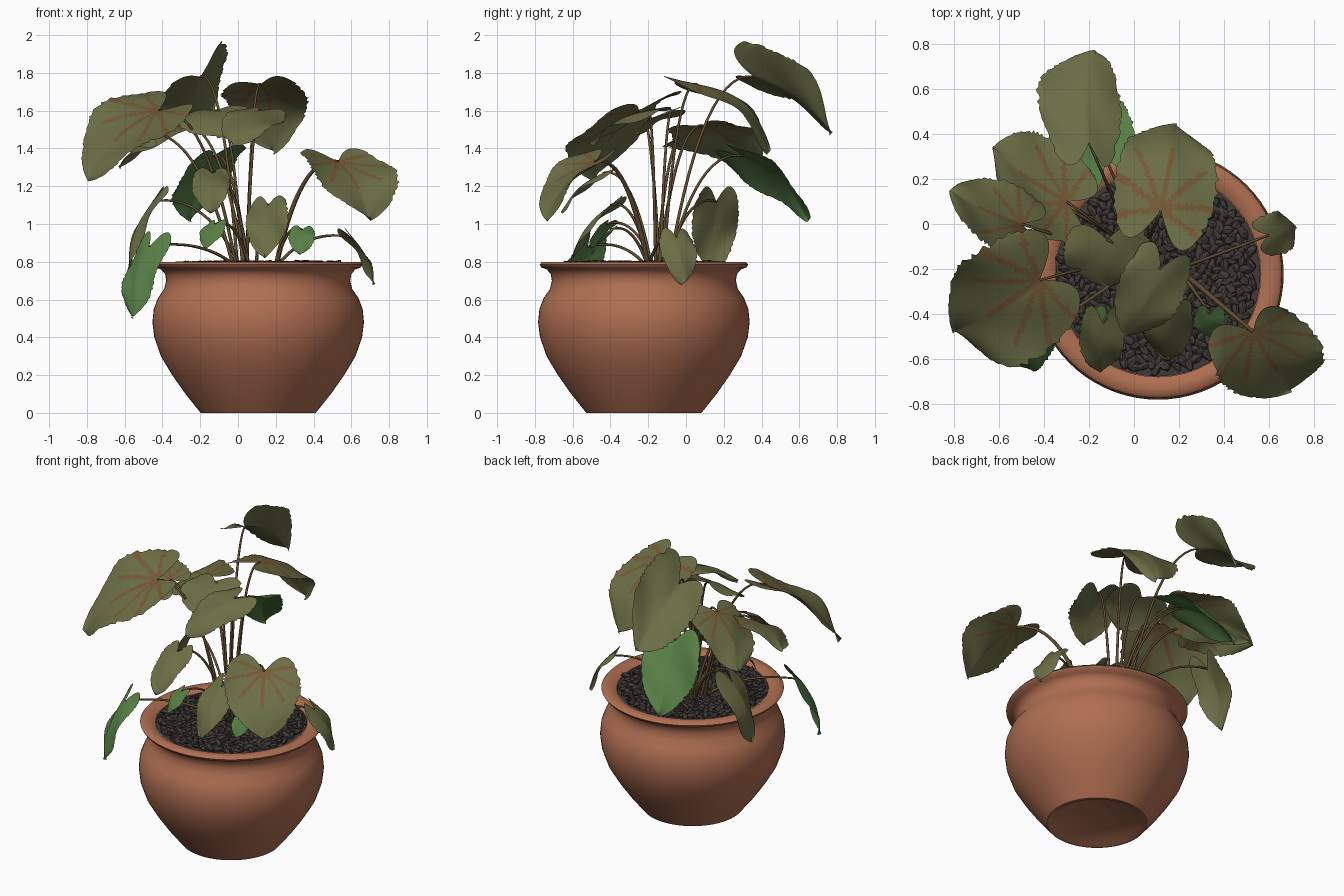
import bpy, bmesh, math, random
from mathutils import Vector, Matrix, Euler

if "Cube" in bpy.data.objects:
    bpy.data.objects.remove(bpy.data.objects["Cube"])

random.seed(7)
CX, CY = 0.107, -0.223          # pot axis


def material(name, rgb):
    m = bpy.data.materials.new(name)
    lin = [((c / 255 + 0.055) / 1.055) ** 2.4 for c in rgb]
    m.diffuse_color = (*lin, 1)
    m.use_nodes = True
    m.node_tree.nodes["Principled BSDF"].inputs["Base Color"].default_value = m.diffuse_color
    return m


TERRACOTTA = material("terracotta", (176, 111, 82))
OLIVE = material("olive_leaf", (107, 110, 69))
GREEN = material("green_leaf", (87, 127, 69))
VEIN = material("brown_vein", (119, 89, 54))
STEM = material("stem_brown", (96, 77, 47))
PEBBLE = material("dark_pebble", (63, 58, 55))


def add_object(name, bm, mats, smooth=True):
    me = bpy.data.meshes.new(name)
    bm.to_mesh(me)
    bm.free()
    for m in mats:
        me.materials.append(m)
    if smooth:
        me.shade_smooth()
    ob = bpy.data.objects.new(name, me)
    bpy.context.collection.objects.link(ob)
    return ob


def lathe(name, profile, mat, steps=72):
    bm = bmesh.new()
    vs = [bm.verts.new((r, 0, z)) for r, z in profile]
    es = [bm.edges.new(p) for p in zip(vs, vs[1:])]
    bmesh.ops.spin(bm, geom=vs + es, cent=(0, 0, 0), axis=(0, 0, 1),
                   angle=math.tau, steps=steps, use_duplicate=False)
    bmesh.ops.remove_doubles(bm, verts=bm.verts, dist=1e-4)
    bmesh.ops.recalc_face_normals(bm, faces=bm.faces)
    bmesh.ops.translate(bm, verts=bm.verts, vec=(CX, CY, 0))
    ob = add_object(name, bm, [mat])
    bpy.context.view_layer.objects.active = ob
    ob.select_set(True)
    bpy.ops.object.shade_smooth_by_angle(angle=math.radians(50))
    ob.select_set(False)


# Pot: recessed foot, bulging body, flared rim, inner wall and closed floor
lathe("pot", [
    (0, 0.012), (0.27, 0.012), (0.285, 0), (0.305, 0), (0.385, 0.1), (0.455, 0.2),
    (0.515, 0.3), (0.55, 0.4), (0.56, 0.48), (0.553, 0.55), (0.53, 0.61),
    (0.498, 0.655), (0.487, 0.7), (0.493, 0.735), (0.515, 0.76), (0.543, 0.77),
    (0.552, 0.785), (0.54, 0.799), (0.49, 0.8), (0.458, 0.78), (0.458, 0.72), (0, 0.72)],
    TERRACOTTA)

# Soil bed under the pebbles
lathe("soil", [(0, 0.775), (0.456, 0.775), (0.456, 0.74), (0, 0.74)], PEBBLE, 48)

# Pebbles: flattened stones in an even spiral, randomly turned
bm = bmesh.new()
COUNT = 520
for i in range(COUNT):
    r = 0.43 * math.sqrt((i + 0.5) / COUNT)
    a = i * 2.39996
    pos = Vector((CX + r * math.cos(a), CY + r * math.sin(a), random.uniform(0.778, 0.79)))
    rot = Euler((random.uniform(-0.4, 0.4), random.uniform(-0.4, 0.4), random.uniform(0, 6.28)))
    k = random.uniform(0.8, 1.15)
    mat = Matrix.LocRotScale(pos, rot, Vector((0.039, 0.021, 0.017)) * k)
    bmesh.ops.create_icosphere(bm, subdivisions=1, radius=1, matrix=mat)
add_object("pebbles", bm, [PEBBLE], smooth=False)


def is_vein(x, y):
    """Ribs fanning out from the notch; x across and y along, in leaf lengths."""
    rad, ang = math.hypot(x, y), math.atan2(abs(x), y)
    return rad < 0.56 and any(abs(math.sin(ang - a)) * rad < 0.023 and abs(ang - a) < 1
                              for a in (0, 0.6, 1.15, 1.8))


def leaf(name, N, T, mat, half=None, veins=False, arch=0.1, cup=-0.07):
    """Heart leaf from notch N to tip T; half = sideways half-width vector."""
    N, T = Vector(N), Vector(T)
    along = T - N
    L = along.length
    if half is None:            # small leaves: level sides, width from length
        half = along.cross((0, 0, 1)).normalized() * (0.035 + 0.22 * L)
    half = Vector(half)
    n = half.cross(along).normalized()
    flip = n.z < 0
    if flip:
        n = -n
    rows, cols = 44, 40
    phase = random.uniform(0, 6.28)
    bm = bmesh.new()
    grid = []
    for i in range(rows + 1):
        s = i / rows
        w = (1 - s) ** 0.85 * (0.65 + 1.6 * s) / 0.84
        jag = [random.uniform(-0.05, 0.04) for _ in range(2)]
        row = []
        for j in range(cols + 1):
            t = 2 * j / cols - 1
            q = abs(t)
            v = s - 0.24 * math.sin(2.4 * q) * (1 - s) ** 2     # back lobes
            lift = arch * math.sin(math.pi * v) + cup * q ** 1.4 * w
            lift += 0.035 * q * math.sin(9 * s + phase + 2 * t)
            p = N + along * v + half * (t * w * (1 + jag[t > 0] * q ** 6)) + n * (lift * L)
            row.append((bm.verts.new(p), t * w * half.length / L, v))
        grid.append(row)
    for i in range(rows):
        for j in range(cols):
            c = [grid[i][j], grid[i][j + 1], grid[i + 1][j + 1], grid[i + 1][j]]
            face = bm.faces.new([k[0] for k in (c[::-1] if flip else c)])
            if veins and is_vein(sum(k[1] for k in c) / 4, sum(k[2] for k in c) / 4):
                face.material_index = 1
    bmesh.ops.remove_doubles(bm, verts=bm.verts, dist=1e-5)
    add_object(name, bm, [mat, VEIN] if veins else [mat])


def stem(name, start, end, radius):
    """Arching tube from the soil to the leaf notch."""
    start, end = Vector(start), Vector(end)
    ctrl = start.lerp(end, 0.4)
    ctrl.z = end.z + 0.05
    cu = bpy.data.curves.new(name, 'CURVE')
    cu.dimensions = '3D'
    cu.bevel_depth = radius
    cu.bevel_resolution = 2
    cu.use_fill_caps = True
    sp = cu.splines.new('POLY')
    sp.points.add(14)
    for k, pt in enumerate(sp.points):
        u = k / 14
        p = start * (1 - u) ** 2 + ctrl * (2 * u * (1 - u)) + end * u * u
        pt.co = (*p, 1)
        pt.radius = 1.25 - 0.5 * u
    cu.materials.append(STEM)
    ob = bpy.data.objects.new(name, cu)
    bpy.context.collection.objects.link(ob)
    bpy.context.view_layer.objects.active = ob
    ob.select_set(True)
    bpy.ops.object.convert(target='MESH')
    bpy.context.object.select_set(False)


def plant_leaf(name, N, T, mat=OLIVE, half=None, **shape):
    """One leaf and its stem, rooted near the crown of the plant."""
    leaf(name + "_leaf", N, T, mat, half, **shape)
    if N[0] > 0.3:              # leaves on the right share a second crown
        start = (0.2, -0.2, 0.77)
    else:
        start = (0.05 + 0.12 * N[0] + random.uniform(-.03, .03),
                 -0.13 + 0.12 * N[1] + random.uniform(-.03, .03), 0.77)
    stem(name + "_stem", start, N, 0.011 if name == "right_big" else 0.0075)


# Large leaves, turned individually
plant_leaf("back_top", (-.2, .36, 1.78), (-.17, .77, 1.48), OLIVE, (.18, -.02, .13), cup=.15)
plant_leaf("right_top", (.12, .06, 1.74), (.19, .44, 1.38), OLIVE, (.22, -.07, .02),
           veins=True, arch=.19)
plant_leaf("left_back", (-.3, .1, 1.52), (-.63, .34, 1.3), OLIVE, (-.05, -.2, -.04), veins=True)
plant_leaf("left_outer", (-.5, 0, 1.48), (-.82, .15, 1.42), OLIVE, (-.04, -.14, -.06), veins=True)
plant_leaf("left_big", (-.42, -.25, 1.6), (-.8, -.48, 1.24), OLIVE, (.15, -.23, -.08),
           veins=True, cup=.05)
plant_leaf("back_green", (-.13, .3, 1.36), (-.25, .65, 1.02), GREEN, (.16, .06, .05))
plant_leaf("centre", (-.12, -.07, 1.6), (-.11, -.28, 1.46), OLIVE, (.2, 0, .02))
plant_leaf("centre_front", (.12, -.2, 1.6), (-.03, -.5, 1.42), OLIVE, (.14, -.05, -.02))
plant_leaf("right_big", (.53, -.48, 1.33), (.7, -.74, 1.02), OLIVE, (.22, .09, .0),
           veins=True, cup=.1)

# Small leaves with level sides
plant_leaf("front_mid", (-.14, -.44, 1.27), (-.15, -.66, 1.06))
plant_leaf("front_low", (.16, -.4, 1.1), (.14, -.6, .82))
plant_leaf("left_hanging", (-.45, .16, 1.12), (-.58, .14, .74))
plant_leaf("right_small", (.6, -.05, .93), (.72, -.02, .68))
plant_leaf("left_green", (-.47, -.52, .88), (-.56, -.61, .5), GREEN)
plant_leaf("front_green_left", (-.12, -.42, 1.0), (-.17, -.5, .87), GREEN)
plant_leaf("front_green_right", (.34, -.4, .97), (.33, -.5, .84), GREEN)
